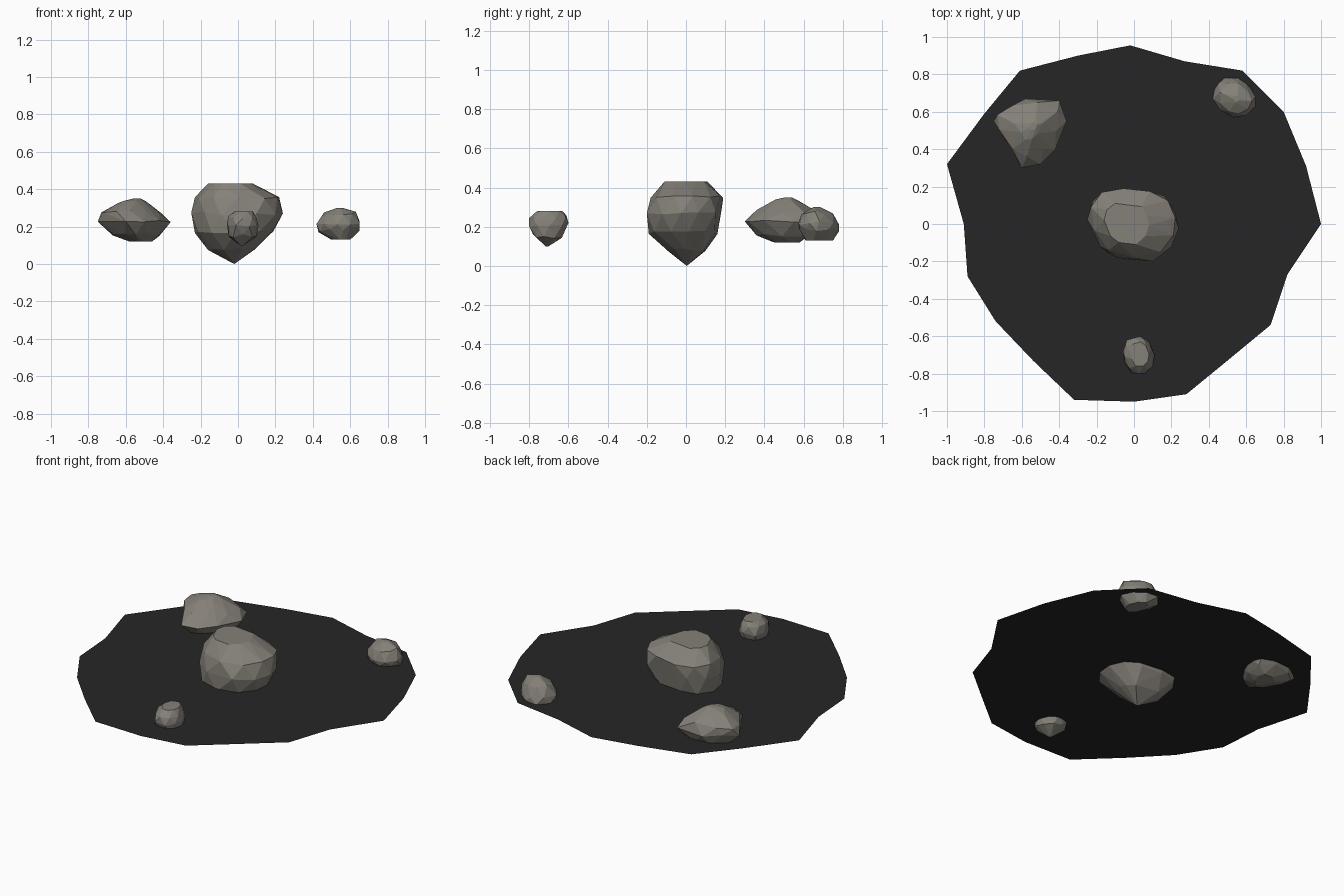
import bpy
import bmesh
import random
from mathutils import Vector

default_cube = bpy.data.objects.get("Cube")
if default_cube:
    bpy.data.objects.remove(default_cube, do_unlink=True)

random.seed(4)


def make_material(name, red, green, blue):
    material = bpy.data.materials.new(name)
    material.use_nodes = True
    colour = (red, green, blue, 1)
    material.diffuse_color = colour
    shader = next(n for n in material.node_tree.nodes if n.type == "BSDF_PRINCIPLED")
    shader.inputs["Base Color"].default_value = colour
    return material


def add_object(name, mesh_builder, material):
    mesh = bpy.data.meshes.new(name)
    mesh_builder.to_mesh(mesh)
    mesh_builder.free()
    mesh.materials.append(material)
    part = bpy.data.objects.new(name, mesh)
    bpy.context.collection.objects.link(part)
    return part


def fit_to_box(points, x_min, x_max, y_min, y_max):
    """Stretch a plan outline so that it fills the given rectangle."""
    xs = [p.x for p in points]
    ys = [p.y for p in points]
    x_scale = (x_max - x_min) / (max(xs) - min(xs))
    y_scale = (y_max - y_min) / (max(ys) - min(ys))
    return [Vector((x_min + (p.x - min(xs)) * x_scale,
                    y_min + (p.y - min(ys)) * y_scale)) for p in points]


def add_rock(name, outline, rings, material):
    """Faceted boulder: hull of stacked rings (height, x range, y range).

    Every other ring uses the edge midpoints of the outline, which
    breaks the sides into staggered triangular facets.
    """
    corners = [Vector(p) for p in outline]
    midpoints = [(a + b) / 2 for a, b in zip(corners, corners[1:] + corners[:1])]
    widths = [ring[2] - ring[1] for ring in rings]
    widest = widths.index(max(widths))
    bm = bmesh.new()
    for index, (height, *box) in enumerate(rings):
        staggered = (index - widest) % 2 == 1
        at_end = index in (0, len(rings) - 1)
        for p in fit_to_box(midpoints if staggered else corners, *box):
            wobble = 0 if at_end else random.uniform(-.01, .01)
            bm.verts.new((p.x, p.y, height + wobble))
    bmesh.ops.remove_doubles(bm, verts=bm.verts, dist=.012)
    hull = bmesh.ops.convex_hull(bm, input=bm.verts)
    unused = {e for e in hull["geom_interior"] + hull["geom_unused"]
              if isinstance(e, bmesh.types.BMVert)}
    bmesh.ops.delete(bm, geom=list(unused), context="VERTS")
    bmesh.ops.recalc_face_normals(bm, faces=bm.faces)
    return add_object(name, bm, material)


ground_material = make_material("charcoal ground", .019, .019, .019)
stone_material = make_material("warm grey stone", .235, .22, .19)

# Flat ragged ground sheet that cuts through the rocks
ground_outline = [
    (1, 0), (.92, .31), (.8, .6), (.58, .82), (.27, .87),
    (-.02, .955), (-.3, .9), (-.61, .82), (-.8, .59), (-1, .32),
    (-.91, 0), (-.89, -.28), (-.74, -.52), (-.54, -.73), (-.32, -.94),
    (0, -.95), (.28, -.91), (.5, -.73), (.73, -.54), (.82, -.27)]
ground = bmesh.new()
ground.faces.new([ground.verts.new((x, y, .18)) for x, y in ground_outline])
add_object("ground_sheet", ground, ground_material)

# Large central boulder with a flat top and a pointed base
add_rock(
    "central_boulder",
    [(-.25, .03), (-.22, .13), (-.13, .19), (.02, .17), (.16, .16), (.22, .07),
     (.24, -.02), (.2, -.12), (.1, -.2), (-.09, -.18), (-.18, -.12)],
    [(0, -.02, -.01, 0, .01),
     (.08, -.16, .1, -.1, .1),
     (.17, -.23, .19, -.19, .16),
     (.27, -.25, .24, -.2, .18),
     (.35, -.23, .22, -.18, .19),
     (.43, -.16, .08, -.11, .11)],
    stone_material)

# Broad, low rock at the back
add_rock(
    "broad_rock",
    [(-.75, .55), (-.68, .62), (-.58, .67), (-.4, .66), (-.36, .55),
     (-.42, .4), (-.5, .32), (-.6, .3), (-.66, .42)],
    [(.12, -.58, -.46, .45, .58),
     (.16, -.67, -.42, .36, .64),
     (.23, -.75, -.36, .3, .67),
     (.28, -.73, -.41, .36, .65),
     (.33, -.64, -.49, .45, .58),
     (.35, -.56, -.52, .5, .54)],
    stone_material)

# Small rock at the back, long on the diagonal
add_rock(
    "small_back_rock",
    [(.42, .67), (.45, .75), (.52, .78), (.6, .75), (.65, .68),
     (.65, .63), (.6, .58), (.53, .57), (.46, .61)],
    [(.13, .5, .6, .61, .75),
     (.18, .43, .65, .58, .78),
     (.22, .42, .65, .57, .78),
     (.27, .46, .63, .59, .75),
     (.3, .53, .56, .65, .69)],
    stone_material)

# Small pebble at the front
add_rock(
    "small_front_rock",
    [(-.06, -.68), (-.04, -.62), (.03, -.6), (.08, -.63), (.11, -.7),
     (.1, -.76), (.06, -.8), (-.01, -.8), (-.05, -.74)],
    [(.1, .01, .03, -.72, -.7),
     (.15, -.05, .1, -.78, -.63),
     (.21, -.06, .11, -.8, -.6),
     (.25, -.05, .1, -.8, -.61),
     (.28, -.02, .08, -.76, -.63)],
    stone_material)
